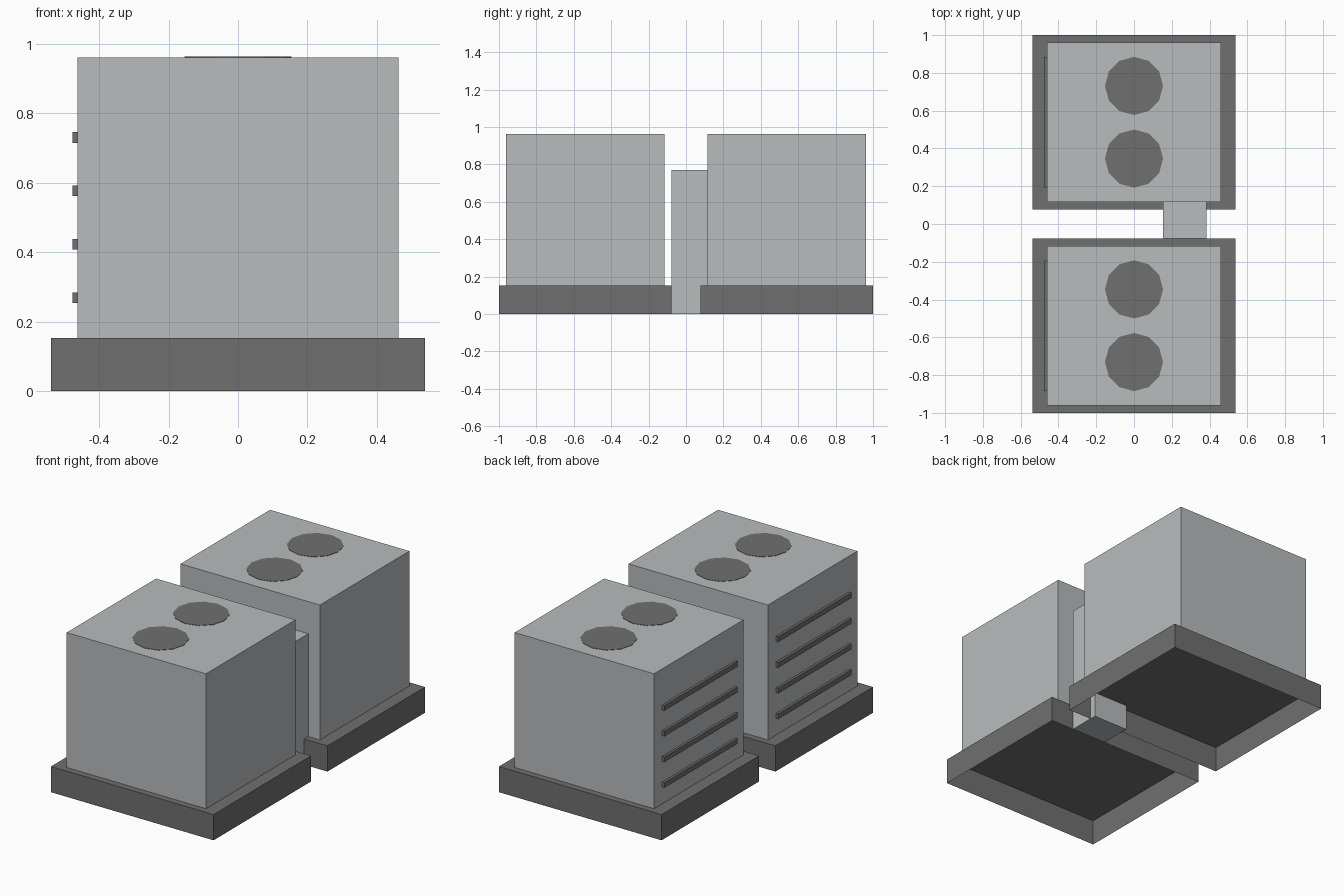
import bpy
import bmesh
from mathutils import Matrix, Vector

cube = bpy.data.objects.get("Cube")
if cube:
    bpy.data.objects.remove(cube, do_unlink=True)

U = 1 / 13  # the design grid: every part sits on this module


def make_material(name, rgb):
    mat = bpy.data.materials.new(name)
    mat.use_nodes = True
    color = (*rgb, 1)
    mat.diffuse_color = color
    mat.node_tree.nodes["Principled BSDF"].inputs["Base Color"].default_value = color
    return mat


LIGHT = make_material("light grey metal", (0.48, 0.503, 0.515))
DARK = make_material("dark grey", (0.162, 0.162, 0.164))


def finish(bm, name, mat):
    mesh = bpy.data.meshes.new(name)
    bm.to_mesh(mesh)
    bm.free()
    mesh.materials.append(mat)
    obj = bpy.data.objects.new(name, mesh)
    bpy.context.collection.objects.link(obj)
    return obj


def box(name, low, high, mat, open_bottom=False):
    """Box between two corners, given in grid modules."""
    low, high = Vector(low) * U, Vector(high) * U
    bm = bmesh.new()
    place = Matrix.Translation((low + high) / 2) @ Matrix.Diagonal((*(high - low), 1))
    bmesh.ops.create_cube(bm, size=1, matrix=place)
    bm.normal_update()
    if open_bottom:
        bottom = [f for f in bm.faces if f.normal.z < -0.5]
        bmesh.ops.delete(bm, geom=bottom, context="FACES_ONLY")
    return finish(bm, name, mat)


def fan_disc(name, y):
    """Thin twelve-sided plate on the roof."""
    bm = bmesh.new()
    bmesh.ops.create_cone(bm, cap_ends=True, segments=12, radius1=2 * U, radius2=2 * U,
                          depth=0.004, matrix=Matrix.Translation((0, y * U, 12.5 * U)))
    return finish(bm, name, DARK)


# Two matching units, front and back
for side, cy in (("front", -7), ("back", 7)):
    # Hollow plinth and housing
    box(f"{side}_base", (-7, cy - 6, 0), (7, cy + 6, 2), DARK, open_bottom=True)
    box(f"{side}_housing", (-6, cy - 5.5, 2), (6, cy + 5.5, 12.5), LIGHT, open_bottom=True)
    # Roof fans
    for i, dy in enumerate((-2.5, 2.5)):
        fan_disc(f"{side}_fan_{i + 1}", cy + dy)
    # Vent slats on one side
    for i in range(4):
        z = 3.5 + 2 * i
        box(f"{side}_vent_slat_{i + 1}", (-6.2, cy - 4.5, z - 0.2), (-6, cy + 4.5, z + 0.2), DARK)

# Duct joining the units
box("connecting_duct", (2, -1, 0), (5, 1.5, 10), LIGHT)
